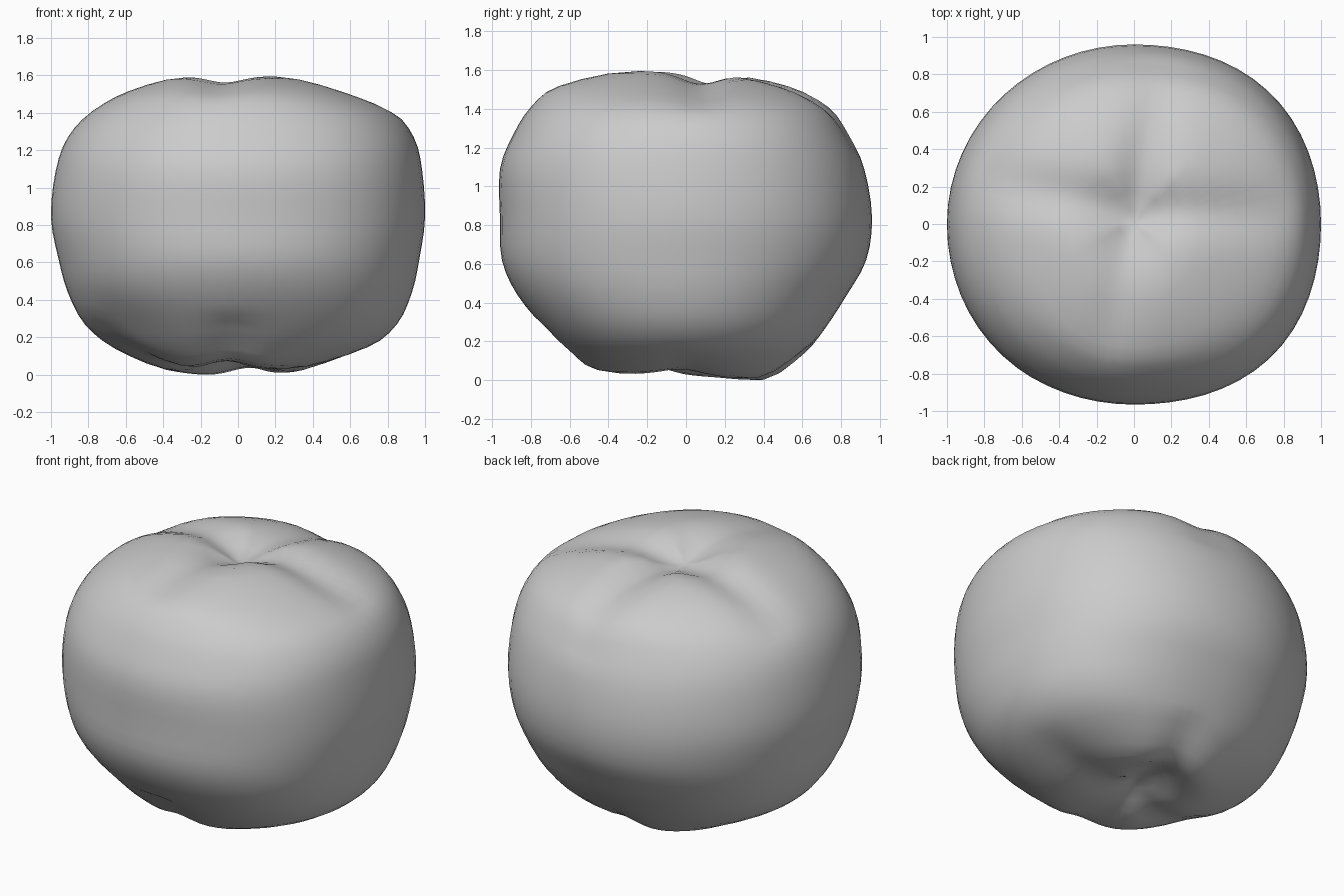
import bpy
import bmesh
import math
from mathutils import Vector

SEGMENTS = 64
STEPS = 3

if "Cube" in bpy.data.objects:
    bpy.data.objects.remove(bpy.data.objects["Cube"], do_unlink=True)

skin = bpy.data.materials.new("plain grey")
skin.use_nodes = True
grey = (0.6, 0.6, 0.6, 1)
skin.diffuse_color = grey
skin.node_tree.nodes["Principled BSDF"].inputs["Base Color"].default_value = grey

# Outer radii at shared heights, for the left, back, right and front sides
heights = [1.53, 1.42, 1.28, 1.1, 0.85, 0.63, 0.45, 0.28, 0.15]
radii = {
    "left": [0.55, 0.82, 0.94, 0.985, 1, 0.97, 0.93, 0.85, 0.69],
    "back": [0.54, 0.74, 0.84, 0.92, 0.96, 0.93, 0.83, 0.72, 0.62],
    "right": [0.58, 0.78, 0.91, 0.975, 1, 0.96, 0.91, 0.82, 0.66],
    "front": [0.66, 0.8, 0.89, 0.96, 0.96, 0.95, 0.87, 0.73, 0.6],
}
# Shoulder and foot of each side: radius, height
shoulders = {"left": (0.25, 1.6), "back": (0.27, 1.58),
             "right": (0.3, 1.6), "front": (0.3, 1.61)}
feet = {"left": (0.4, 0.05), "back": (0.42, 0),
        "right": (0.4, 0.04), "front": (0.48, 0.06)}
# Extra fullness of the lobes between the sides, anticlockwise from back left
bulges = [0.03, 0, 0.015, 0.04]


def smooth_profile(points):
    """Catmull-Rom curve through the points of a side profile."""
    ends = [points[0]] + points + [points[-1]]
    curve = []
    for a, b, c, d in zip(ends, ends[1:], ends[2:], ends[3:]):
        for k in range(STEPS):
            t = k / STEPS
            curve.append(0.5 * (2 * b + (c - a) * t
                                + (2 * a - 5 * b + 4 * c - d) * t ** 2
                                + (3 * b - a - 3 * c + d) * t ** 3))
    return curve + [points[-1]]


def side_profile(side):
    points = [(0, 1.54), shoulders[side], *zip(radii[side], heights),
              feet[side], (0.2, 0.04), (0, 0.07)]
    return smooth_profile([Vector(p) for p in points])


def groove(x, y, centre, heading, width, reach):
    """Strength of a crease that runs out from a centre."""
    offset = Vector((x, y)) - Vector(centre)
    ray = Vector((math.cos(heading), math.sin(heading)))
    along = offset.dot(ray)
    across = offset.length if along < 0 else abs(offset.cross(ray))
    fade = max(0, 1 - max(along, 0) / reach)
    return math.exp(-(across / width) ** 2) * fade ** 0.5


# Creases between the four top lobes and the folds under the base
top_creases = [(-2, 0.07), (78, 0.07), (170, 0.07), (260, 0.05)]
base_folds = [(10, 0.04), (75, 0.08), (195, 0.05), (275, 0.05)]


def crease(x, y, z):
    if z > 1.2:
        cuts = [depth * groove(x, y, (0, 0.08), math.radians(a), 0.13, 0.85)
                for a, depth in top_creases]
        return z - max(cuts)
    if z < 0.3:
        cuts = [depth * groove(x, y, (-0.08, -0.1), math.radians(a), 0.13, 0.8)
                for a, depth in base_folds]
        return z + max(cuts)
    return z


def dent(angle, z):
    """Shallow hollow low on the front right."""
    turn = (angle - math.radians(222)) / 0.35
    return 0.05 * math.exp(-turn ** 2 - ((z - 0.25) / 0.15) ** 2)


# Lobed round body
profiles = [side_profile(s) for s in ("left", "back", "right", "front")]
bm = bmesh.new()
rings = []
for i in range(len(profiles[0])):
    ring = []
    pole = i in (0, len(profiles[0]) - 1)
    for s in range(1 if pole else SEGMENTS):
        angle = math.tau * s / SEGMENTS
        quarter, part = divmod(s * 4 / SEGMENTS, 1)
        q = int(quarter)
        blend = math.sin(part * math.pi / 2) ** 2
        r, z = profiles[q][i].lerp(profiles[(q + 1) % 4][i], blend)
        r *= 1 + bulges[q] * math.sin(2 * angle) ** 2 - dent(angle, z)
        x, y = r * math.cos(angle), r * math.sin(angle)
        ring.append(bm.verts.new((x, y, crease(x, y, z))))
    rings.append(ring)

for upper, lower in zip(rings, rings[1:]):
    for s in range(SEGMENTS):
        n = (s + 1) % SEGMENTS
        if len(upper) == 1:
            bm.faces.new((upper[0], lower[s], lower[n]))
        elif len(lower) == 1:
            bm.faces.new((upper[s], lower[0], upper[n]))
        else:
            bm.faces.new((upper[s], lower[s], lower[n], upper[n]))
bmesh.ops.recalc_face_normals(bm, faces=bm.faces)

# Stand the body on the ground
lowest = min(v.co.z for v in bm.verts)
bmesh.ops.translate(bm, verts=bm.verts, vec=(0, 0, -lowest))
for face in bm.faces:
    face.smooth = True
mesh = bpy.data.meshes.new("round_body")
bm.to_mesh(mesh)
bm.free()
mesh.materials.append(skin)
body = bpy.data.objects.new("round_body", mesh)
bpy.context.collection.objects.link(body)
